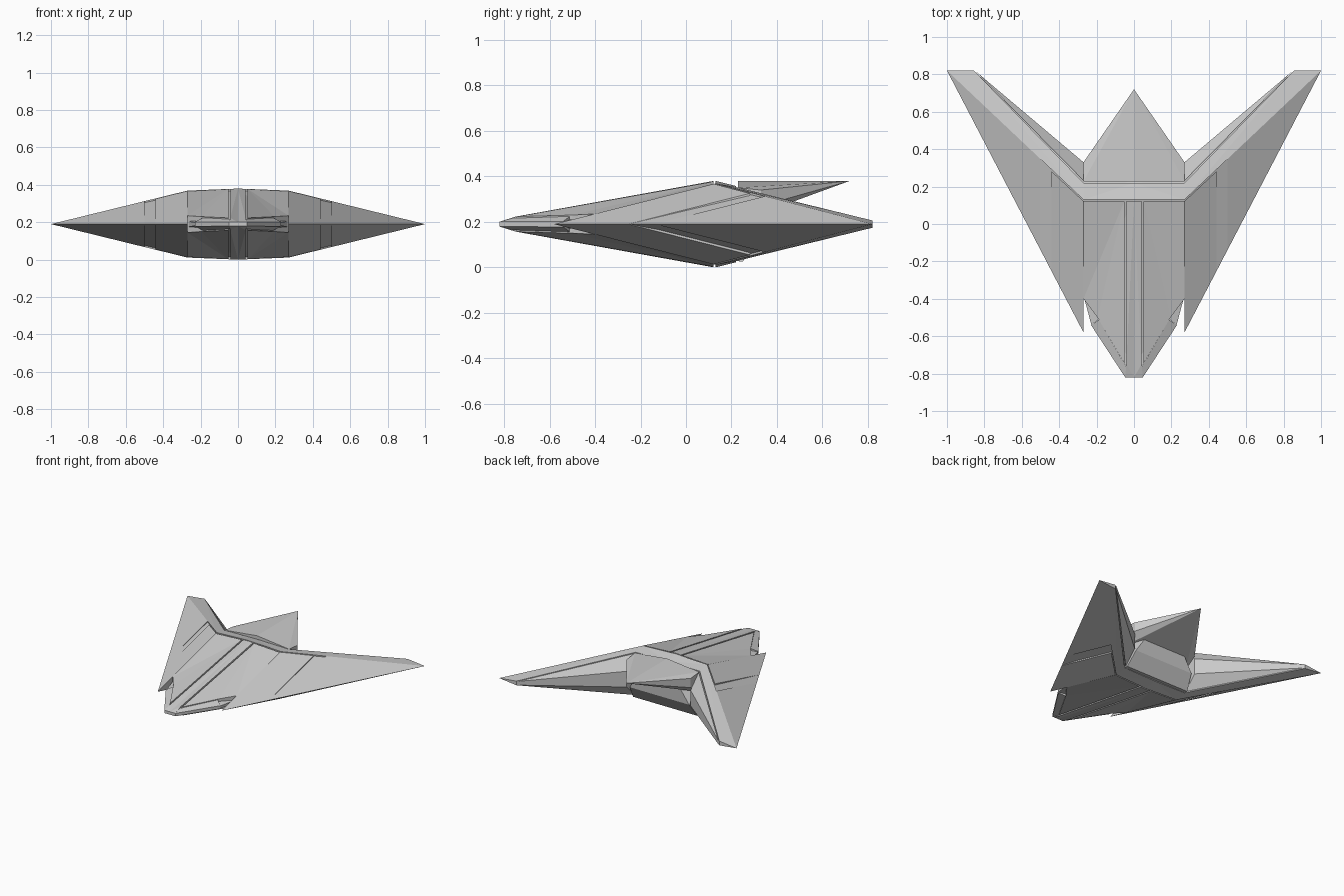
import bpy, bmesh

if "Cube" in bpy.data.objects:
    bpy.data.objects.remove(bpy.data.objects["Cube"])

ZC = 0.19          # height of the middle plane
RECESS = 0.012     # depth of the grooves between armour panels


def finish(name, bm, mirror):
    bmesh.ops.remove_doubles(bm, verts=bm.verts, dist=1e-4)
    bmesh.ops.triangulate(bm, faces=[f for f in bm.faces if len(f.verts) > 4])
    bmesh.ops.recalc_face_normals(bm, faces=bm.faces)
    me = bpy.data.meshes.new(name)
    bm.to_mesh(me)
    bm.free()
    ob = bpy.data.objects.new(name, me)
    bpy.context.collection.objects.link(ob)
    if mirror:
        m = ob.modifiers.new("mirror", 'MIRROR')
        m.use_axis[0] = True
        m.use_mirror_merge = False
    return ob


def plate(name, outline, drop=0.0, mirror=True):
    """Solid between a top surface and its reflection; points are x, y, half thickness."""
    bm = bmesh.new()
    hs = [max(h - drop, 0.0) for _, _, h in outline]
    top = [bm.verts.new((x, y, ZC + t)) for (x, y, _), t in zip(outline, hs)]
    bot = [bm.verts.new((x, y, ZC - t)) for (x, y, _), t in zip(outline, hs)]
    bm.faces.new(top)
    bm.faces.new(bot[::-1])
    n = len(top)
    for i in range(n):
        j = (i + 1) % n
        if hs[i] + hs[j] > 0:
            bm.faces.new((top[i], bot[i], bot[j], top[j]))
    return finish(name, bm, mirror)


def hull(name, points):
    """Convex solid around points and their left-right mirror images."""
    bm = bmesh.new()
    for x, y, z in points:
        bm.verts.new((x, y, z))
        if x:
            bm.verts.new((-x, y, z))
    r = bmesh.ops.convex_hull(bm, input=bm.verts)
    loose = [v for v in bm.verts if not v.link_faces]
    bmesh.ops.delete(bm, geom=loose, context='VERTS')
    return finish(name, bm, False)


def ridge(x):
    """Point on the wing ridge."""
    t = (x - 0.27) / 0.73
    return (x, 0.13 + 0.69 * t, 0.179 * (1 - t))


def lead(x):
    """Point on the leading edge."""
    return (x, -0.58 + 1.4 * (x - 0.27) / 0.73, 0.0)


# recessed cores seen in the grooves
plate("centre_core", [(0, .13, .19), (.27, .13, .179), (.27, -.4, .045), (.19, -.5, .04),
                      (.05, -.75, .033), (0, -.75, .035)], RECESS)
plate("wing_core", [ridge(.27), ridge(1), lead(.28), (.27, -.4, .045)], RECESS)
plate("rear_core", [(0, .13, .19), ridge(.27), ridge(1), (.85, .815, .012),
                    (.27, .24, .158), (0, .24, .16)], RECESS)

# centre spine running to the blunt nose
plate("spine", [(0, .122, .19), (.041, .122, .188), (.041, -.75, .033), (.047, -.82, .011),
                (0, -.82, .011)])

# armour panels on the body and wings
plate("body_panel", [(.052, .12, .187), (.266, .12, .176), (.27, .125, .178), (.27, -.4, .045),
                     (.195, -.5, .04), (.052, -.745, .033)])
rx, ry, rh = ridge(.44)
plate("side_panel", [(.27, .122, .177), (rx, ry - .01, rh - .002), lead(.44), lead(.27)])
plate("wing_panel", [ridge(.5), ridge(1), lead(.5)])

# angled rims flanking the nose
plate("nose_rim", [(.041, -.765, .026), (.188, -.512, .034), (.23, -.54, .012), (.047, -.82, .011)])
plate("nose_rim_tip", [(.19, -.49, .022), (.265, -.4, .015), (.228, -.54, .008), (.19, -.51, .02)])

# rear band following the V of the wings
plate("rear_band", [(0, .13, .19), ridge(.27), ridge(1), (.855, .82, .016),
                    (.27, .22, .163), (0, .22, .168)])
plate("trailing_panel", [(.27, .232, .158), (.845, .815, .014), (.27, .33, .06)])

# overhanging tail fin and the lower wall beneath it
hull("tail_fin", [(0, .228, .38), (.27, .228, .35), (.27, .33, .34), (0, .72, .38),
                  (.27, .33, .27), (.15, .36, .26), (.27, .228, .2)])
hull("tail_base", [(.27, .2, .03), (.27, .25, .025), (.25, .32, .13), (.16, .33, .27),
                   (.25, .2, .27)])
